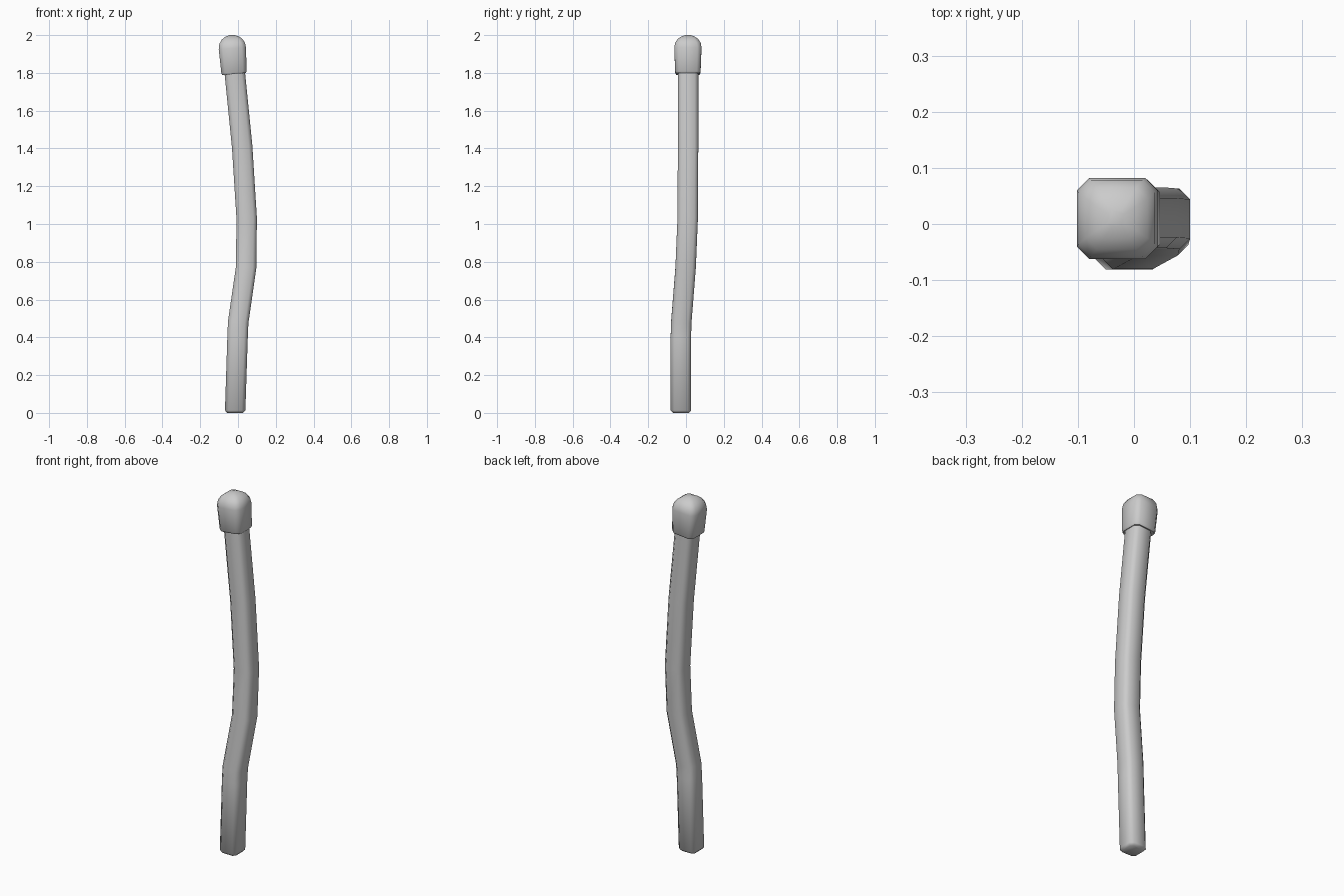
import bpy, bmesh

if "Cube" in bpy.data.objects:
    bpy.data.objects.remove(bpy.data.objects["Cube"])


def ring(bm, cx, cy, cz, h, c, tilt=0.0):
    """Square ring of half-width h with chamfered corners c; tilt lifts z along x."""
    k = h - c
    pts = [(h, -k), (h, k), (k, h), (-k, h), (-h, k), (-h, -k), (-k, -h), (k, -h)]
    return [bm.verts.new((cx + x, cy + y, cz + x * tilt)) for x, y in pts]


def loft(name, sections, angle):
    bm = bmesh.new()
    rings = [ring(bm, *s) for s in sections]
    for a, b in zip(rings, rings[1:]):
        for i in range(8):
            j = (i + 1) % 8
            bm.faces.new((a[i], a[j], b[j], b[i]))
    bm.faces.new(rings[0][::-1])
    bm.faces.new(rings[-1])
    bmesh.ops.recalc_face_normals(bm, faces=bm.faces)
    mesh = bpy.data.meshes.new(name)
    bm.to_mesh(mesh)
    bm.free()
    ob = bpy.data.objects.new(name, mesh)
    bpy.context.collection.objects.link(ob)
    bpy.context.view_layer.objects.active = ob
    ob.select_set(True)
    bpy.ops.object.shade_smooth_by_angle(angle=angle)
    ob.select_set(False)
    return ob


# Crooked shaft: centre x, y, z, half-width, chamfer, tilt
W, C = 0.054, 0.019
loft("shaft", [
    (-0.015, -0.027, 0.0, 0.042, 0.013, 0),
    (-0.015, -0.027, 0.013, W, C, 0),
    (-0.002, -0.027, 0.41, W, C, -0.08),
    (0.001, -0.025, 0.48, W, C, -0.1),
    (0.043, -0.002, 0.77, W, C, -0.07),
    (0.046, 0.009, 1.03, W, C, 0.04),
    (0.022, 0.011, 1.41, W, C, 0.09),
    (-0.022, 0.011, 1.85, W, C, 0.09),
], 0.9)

# Rounded end cap, slightly wider and leaning with the shaft
loft("end_cap", [
    (-0.021, 0.010, 1.794, 0.062, 0.018, 0.09),
    (-0.021, 0.010, 1.803, 0.067, 0.020, 0.09),
    (-0.030, 0.010, 1.93, 0.072, 0.022, 0.07),
    (-0.031, 0.010, 1.956, 0.068, 0.022, 0.05),
    (-0.031, 0.010, 1.978, 0.055, 0.020, 0.03),
    (-0.031, 0.010, 1.992, 0.036, 0.014, 0.02),
    (-0.031, 0.010, 2.0, 0.014, 0.006, 0),
], 0.9)
